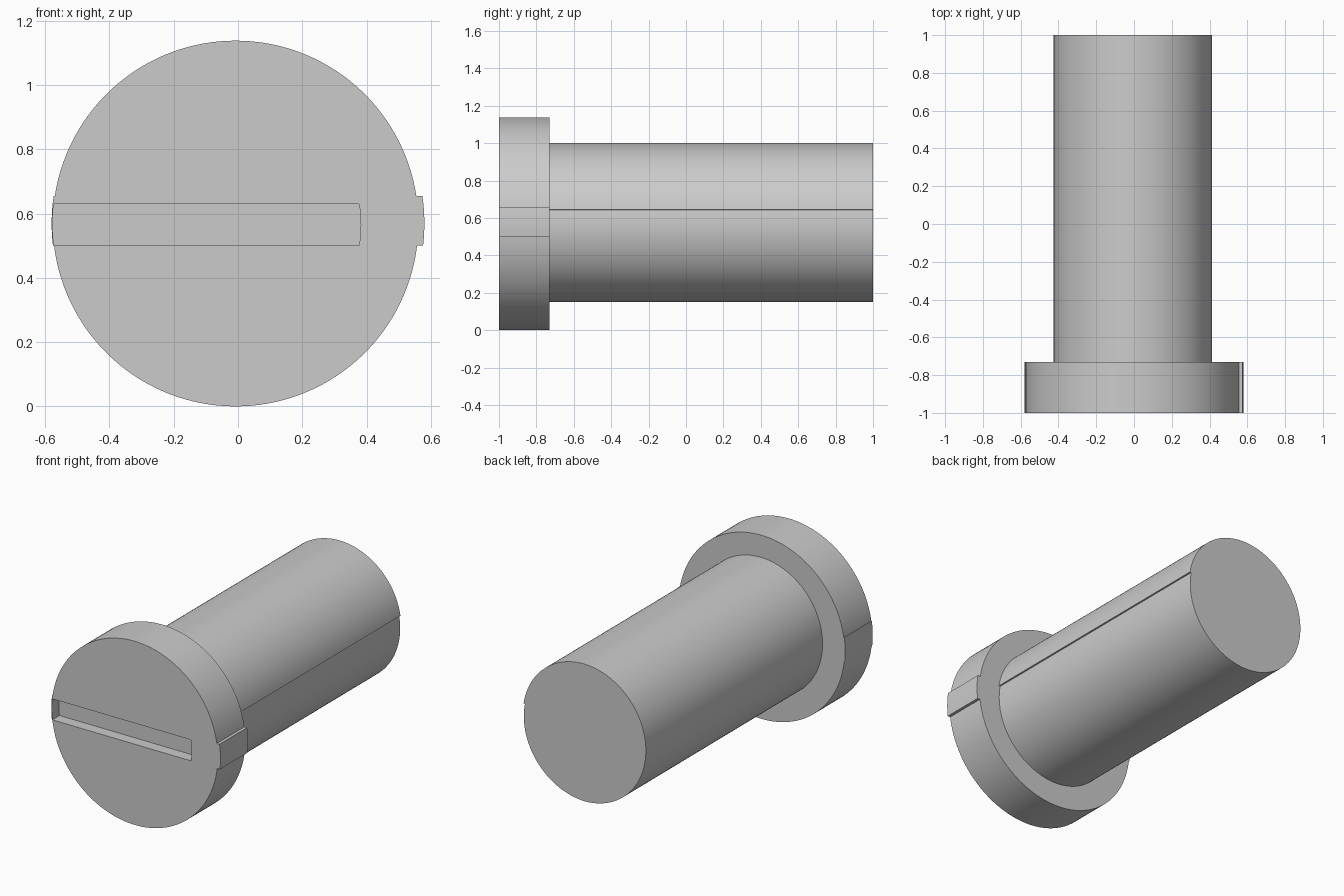
import bpy, bmesh
from math import sin, cos, pi, asin, radians

if "Cube" in bpy.data.objects:
    bpy.data.objects.remove(bpy.data.objects["Cube"])


def prism(name, outline, y0, y1):
    """Extrude an (x, z) outline along y."""
    bm = bmesh.new()
    face = bm.faces.new([bm.verts.new((x, y0, z)) for x, z in outline])
    new = bmesh.ops.extrude_face_region(bm, geom=[face])["geom"]
    verts = [v for v in new if isinstance(v, bmesh.types.BMVert)]
    bmesh.ops.translate(bm, verts=verts, vec=(0, y1 - y0, 0))
    bmesh.ops.recalc_face_normals(bm, faces=bm.faces)
    mesh = bpy.data.meshes.new(name)
    bm.to_mesh(mesh)
    bm.free()
    obj = bpy.data.objects.new(name, mesh)
    bpy.context.collection.objects.link(obj)
    return obj


def arc(cx, cz, r, a0, a1, n):
    return [(cx + r * cos(a0 + (a1 - a0) * i / n),
             cz + r * sin(a0 + (a1 - a0) * i / n)) for i in range(n + 1)]


def ang(z, r):
    return asin((z - CZ) / r)


def smooth(obj):
    bpy.ops.object.select_all(action='DESELECT')
    obj.select_set(True)
    bpy.context.view_layer.objects.active = obj
    bpy.ops.object.shade_smooth_by_angle(angle=radians(30))


CZ = 0.569
HX, HR = -0.0075, 0.569      # head disc
TR = 0.58                    # slightly larger radius of the key band
Z0, Z1 = 0.50, 0.655         # key band height

# Head: disc with a key band standing out at the right
outline = (arc(HX, CZ, HR, ang(Z1, HR), pi - ang(Z1, HR), 64)
           + arc(0, CZ, TR, pi - ang(Z1, TR), pi - ang(Z0, TR), 8)
           + arc(HX, CZ, HR, pi - ang(Z0, HR), 2 * pi + ang(Z0, HR), 64)
           + arc(0, CZ, TR, ang(Z0, TR), ang(Z1, TR), 8))
head = prism("head", outline, -1.0, -0.73)

# Slot in the front of the head, closed by a thin skin at the left
S1 = 0.63
SR = 0.577
slot = (arc(0, CZ, SR, pi - ang(S1, SR), pi - ang(Z0, SR), 8)
        + [(0.377, Z0), (0.381, 0.53), (0.382, 0.565), (0.381, 0.60), (0.377, S1)])
cutter = prism("slot_cutter", slot, -1.1, -0.93)
cutter.hide_render = True
cutter.hide_viewport = True
cut = head.modifiers.new("slot", 'BOOLEAN')
cut.operation = 'DIFFERENCE'
cut.solver = 'EXACT'
cut.object = cutter
bpy.context.view_layer.objects.active = head
bpy.ops.object.modifier_apply(modifier=cut.name)
bpy.data.objects.remove(cutter)
smooth(head)

# Shaft: round bar whose outline closes with a small step along the right side
SEAM = radians(9.6)
N = 128
shaft_outline = []
for i in range(N + 1):
    a = SEAM + 2 * pi * i / N
    r = 0.425
    if a < pi / 2:
        r -= 0.006 * (1 - (a - SEAM) / (pi / 2 - SEAM))
    elif a > 1.5 * pi:
        r -= 0.015 * (a - 1.5 * pi) / (pi / 2 + SEAM)
    shaft_outline.append((r * cos(a), 0.575 + r * sin(a)))
shaft = prism("shaft", shaft_outline, -0.735, 1.0)
smooth(shaft)
